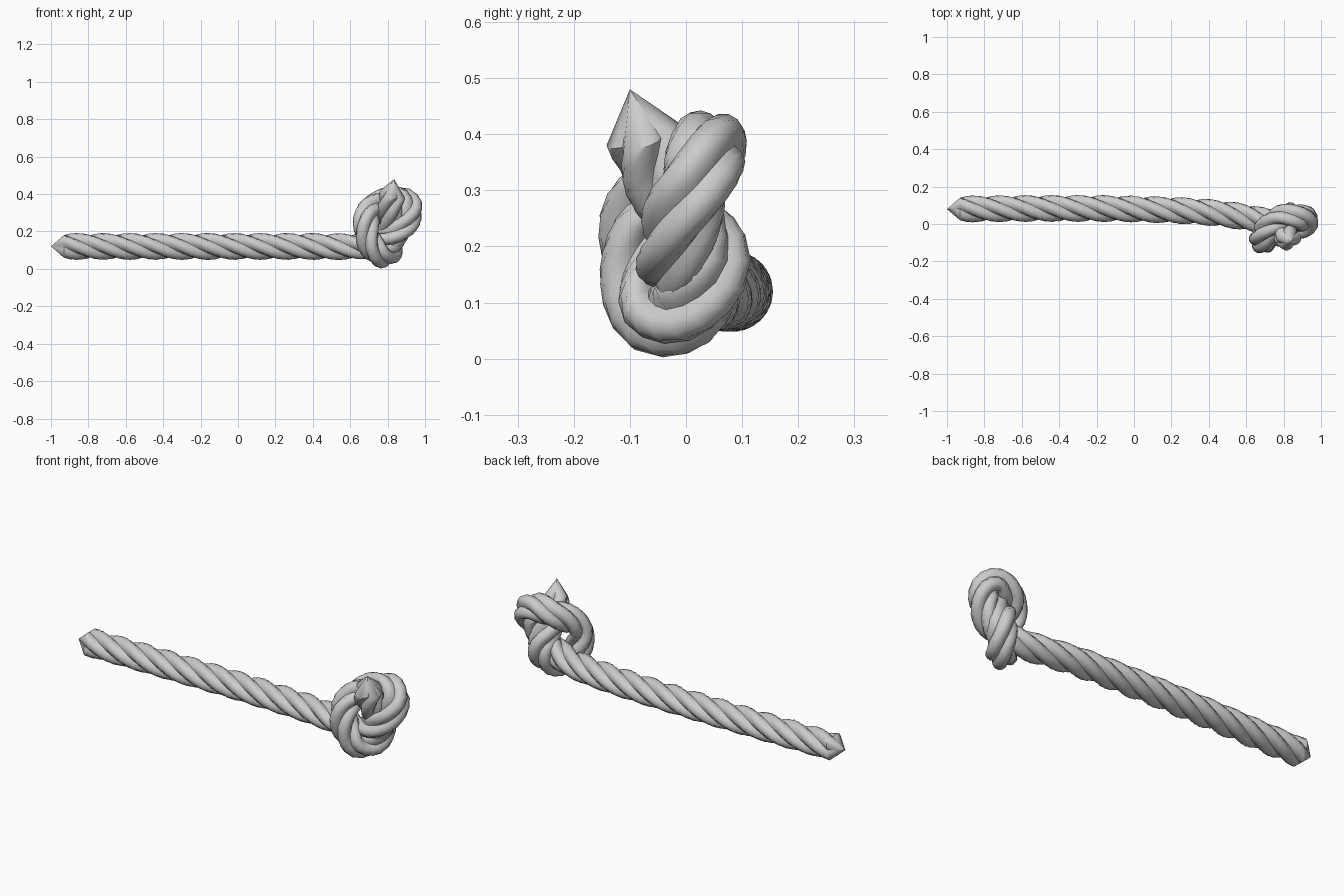
import bpy, bmesh, math
from mathutils import Vector

cube = bpy.data.objects.get("Cube")
if cube:
    bpy.data.objects.remove(cube)

# Rope material
grey = bpy.data.materials.new("rope_grey")
grey.use_nodes = True
colour = (0.6, 0.6, 0.6, 1)
grey.diffuse_color = colour
grey.node_tree.nodes["Principled BSDF"].inputs["Base Color"].default_value = colour

# Centre line: straight length, then an overhand knot with a short tail
PATH = [Vector(p) for p in (
    (-0.93, 0.08, 0.12), (-0.5, 0.083, 0.12), (0.0, 0.08, 0.12), (0.4, 0.062, 0.12),
    (0.6, 0.035, 0.12), (0.72, 0.01, 0.13), (0.83, -0.02, 0.175), (0.905, -0.005, 0.26),
    (0.92, 0.025, 0.33), (0.87, 0.04, 0.375), (0.78, 0.03, 0.36), (0.71, -0.03, 0.32),
    (0.685, -0.082, 0.25), (0.70, -0.085, 0.15), (0.75, -0.06, 0.08), (0.805, 0.0, 0.085),
    (0.83, 0.045, 0.17), (0.81, 0.0, 0.26), (0.81, -0.05, 0.33), (0.83, -0.078, 0.41))]
START_TIP, END_TIP = Vector((-1, 0.08, 0.12)), Vector((0.835, -0.1, 0.48))
STRANDS, SIDES, LOBE, PITCH, STEP = 4, 6, 0.036, 0.56, 0.025


def spline(pts, n=40):
    """Smooth curve through the points."""
    ext = [2 * pts[0] - pts[1]] + pts + [2 * pts[-1] - pts[-2]]
    out = []
    for a, b, c, d in zip(ext, ext[1:], ext[2:], ext[3:]):
        ta = max((b - a).length, 1e-5) ** 0.5
        tb = max((c - b).length, 1e-5) ** 0.5
        tc = max((d - c).length, 1e-5) ** 0.5
        m1 = (c - b) + tb * ((b - a) / ta - (c - a) / (ta + tb))
        m2 = (c - b) + tb * ((d - c) / tc - (d - b) / (tb + tc))
        for i in range(n):
            t = i / n
            out.append(b * (2*t**3 - 3*t*t + 1) + m1 * (t**3 - 2*t*t + t)
                       + c * (3*t*t - 2*t**3) + m2 * (t**3 - t*t))
    return out + [pts[-1]]


def resample(pts, step):
    """Evenly spaced points along the curve."""
    out, gap = [pts[0]], 0
    for a, b in zip(pts, pts[1:]):
        gap += (b - a).length
        if gap >= step:
            out.append(b)
            gap = 0
    return out


# Sweep a four-lobed section along the path, twisting as it goes
centres = resample(spline(PATH), STEP)
bm = bmesh.new()
rings, normal, travelled = [], Vector((0, 0, 1)), 0
for i, p in enumerate(centres):
    tangent = (centres[min(i + 1, len(centres) - 1)] - centres[max(i - 1, 0)]).normalized()
    normal = (normal - tangent * normal.dot(tangent)).normalized()
    side = tangent.cross(normal)
    travelled += (p - centres[i - 1]).length if i else 0
    ring = []
    for k in range(STRANDS * SIDES):
        local = (k % SIDES / SIDES - 0.5) * math.tau / STRANDS
        r = 2 * LOBE * math.cos(local)
        a = k / (STRANDS * SIDES) * math.tau + math.tau * travelled / PITCH
        ring.append(bm.verts.new(p + r * (normal * math.cos(a) + side * math.sin(a))))
    rings.append(ring)

for low, high in zip(rings, rings[1:]):
    for k in range(len(low)):
        j = (k + 1) % len(low)
        bm.faces.new((low[k], low[j], high[j], high[k]))

# Pointed rope ends
for ring, tip in ((rings[0], START_TIP), (rings[-1], END_TIP)):
    apex = bm.verts.new(tip)
    for k in range(len(ring)):
        bm.faces.new((ring[k], ring[(k + 1) % len(ring)], apex))
bmesh.ops.recalc_face_normals(bm, faces=bm.faces)

mesh = bpy.data.meshes.new("knotted_rope")
bm.to_mesh(mesh)
bm.free()
mesh.materials.append(grey)
rope = bpy.data.objects.new("knotted_rope", mesh)
bpy.context.collection.objects.link(rope)
bpy.ops.object.select_all(action='DESELECT')
rope.select_set(True)
bpy.context.view_layer.objects.active = rope
bpy.ops.object.shade_smooth_by_angle(angle=math.radians(50))
